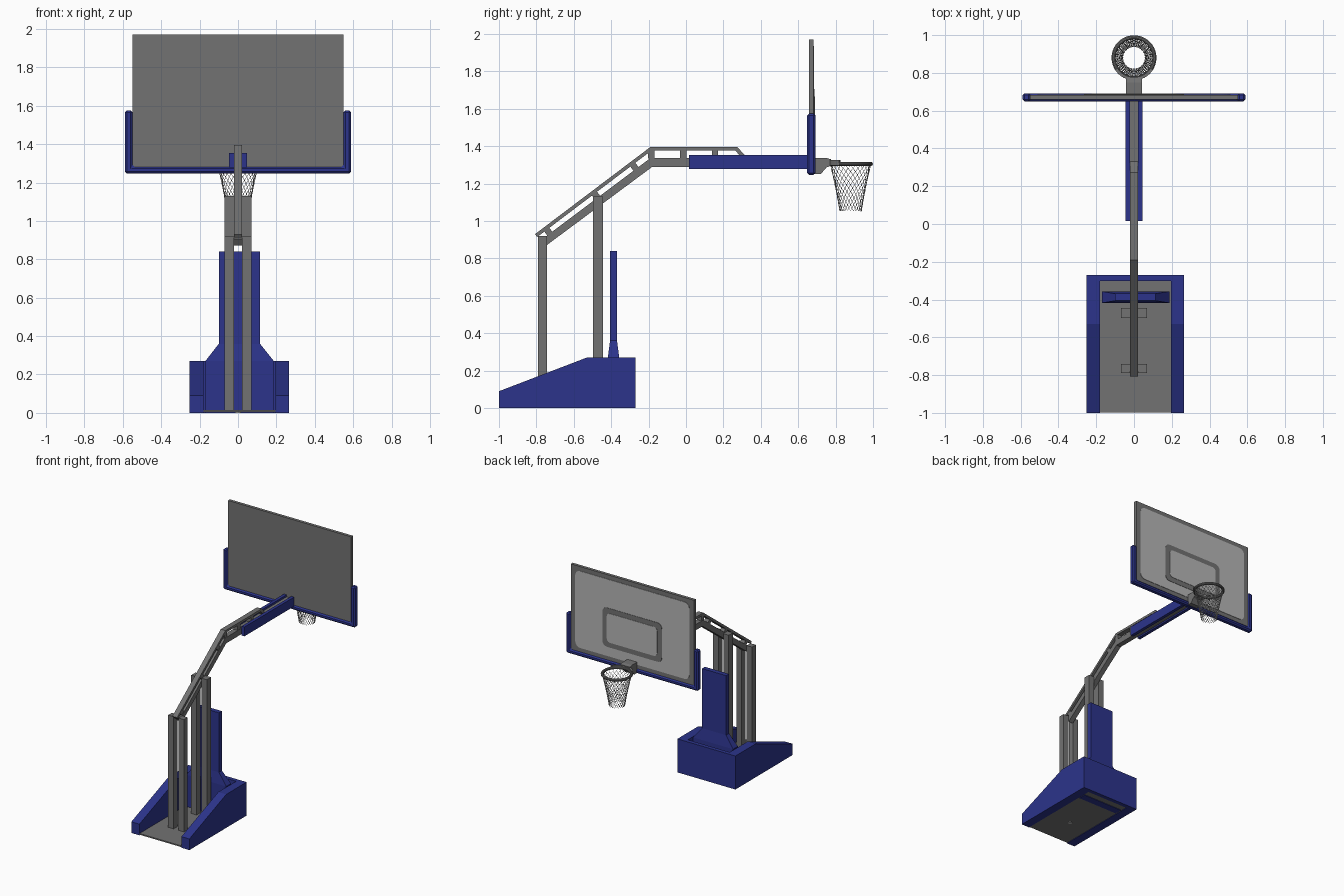
import bpy, bmesh, math

if "Cube" in bpy.data.objects:
    bpy.data.objects.remove(bpy.data.objects["Cube"])


def material(name, rgb):
    m = bpy.data.materials.new(name)
    m.diffuse_color = (*rgb, 1)
    m.use_nodes = True
    m.node_tree.nodes["Principled BSDF"].inputs["Base Color"].default_value = m.diffuse_color
    return m


GREY = material("steel grey", (0.17, 0.17, 0.17))
BLUE = material("padding blue", (0.025, 0.034, 0.26))
LIGHT = material("light grey", (0.47, 0.47, 0.47))


def make(name, verts, faces, mat):
    me = bpy.data.meshes.new(name)
    me.from_pydata(verts, [], faces)
    bm = bmesh.new()
    bm.from_mesh(me)
    bmesh.ops.recalc_face_normals(bm, faces=bm.faces)
    bm.to_mesh(me)
    bm.free()
    me.materials.append(mat)
    ob = bpy.data.objects.new(name, me)
    bpy.context.collection.objects.link(ob)
    return ob


def prism(name, pts, a0, a1, mat, axis="x"):
    """Extrude a 2D outline along an axis from a0 to a1."""
    place = {"x": lambda p, a: (a, p[0], p[1]),
             "y": lambda p, a: (p[0], a, p[1]),
             "z": lambda p, a: (p[0], p[1], a)}[axis]
    n = len(pts)
    verts = [place(p, a) for a in (a0, a1) for p in pts]
    faces = [list(range(n)), list(range(n, 2 * n))]
    faces += [(i, (i + 1) % n, n + (i + 1) % n, n + i) for i in range(n)]
    return make(name, verts, faces, mat)


def box(name, x, y, z, mat):
    return prism(name, [(x[0], y[0]), (x[1], y[0]), (x[1], y[1]), (x[0], y[1])], *z, mat, "z")


def bevel(ob, width):
    mod = ob.modifiers.new("Bevel", "BEVEL")
    mod.width = width
    mod.segments = 1


def rounded_rect(x, z0, z1, r, steps=5):
    pts = []
    for k, (cx, cz) in enumerate([(x - r, z1 - r), (r - x, z1 - r), (r - x, z0 + r), (x - r, z0 + r)]):
        for i in range(steps + 1):
            a = math.pi / 2 * (k + i / steps)
            pts.append((cx + r * math.cos(a), cz + r * math.sin(a)))
    return pts


# Base: two sloped side walls, rear wall, floor plate with drain disc
side = [(-1, 0), (-0.27, 0), (-0.27, 0.27), (-0.53, 0.27), (-1, 0.09)]
prism("base_wall_left", side, -0.252, -0.18, BLUE)
prism("base_wall_right", side, 0.195, 0.266, BLUE)
box("base_rear_wall", (-0.18, 0.195), (-0.302, -0.27), (0, 0.27), BLUE)
box("base_floor", (-0.18, 0.195), (-0.998, -0.302), (0.004, 0.014), GREY)
disc = [(0.015 * math.cos(i * math.pi / 6), -0.75 + 0.015 * math.sin(i * math.pi / 6)) for i in range(12)]
prism("base_drain", disc, 0, 0.005, LIGHT, "z")

# Padded upright panel, flaring at the foot
sections = [(0, -0.17, 0.187, -0.418, -0.357), (0.27, -0.17, 0.187, -0.418, -0.357),
            (0.36, -0.1, 0.115, -0.406, -0.369), (0.84, -0.1, 0.115, -0.406, -0.369)]
verts, faces = [], [(0, 1, 2, 3), (12, 13, 14, 15)]
for z, x0, x1, y0, y1 in sections:
    verts += [(x0, y0, z), (x1, y0, z), (x1, y1, z), (x0, y1, z)]
for s in range(3):
    for i in range(4):
        j = (i + 1) % 4
        faces.append((4 * s + i, 4 * s + j, 4 * s + 4 + j, 4 * s + 4 + i))
make("padded_panel", verts, faces, BLUE)

# Paired posts
for label, x in (("left", (-0.07, -0.022)), ("right", (0.022, 0.07))):
    box("front_post_" + label, x, (-0.79, -0.742), (0.01, 0.92), GREY)
    box("rear_post_" + label, x, (-0.497, -0.444), (0.01, 1.13), GREY)

# Truss arm: upper and lower chords with struts between
W = 0.021
prism("arm_upper_chord", [(-0.807, 0.93), (-0.19, 1.396), (0.273, 1.396), (0.33, 1.337), (0.3, 1.337),
                          (0.263, 1.377), (-0.184, 1.377), (-0.796, 0.914)], -W, W, GREY)
prism("arm_lower_chord", [(-0.743, 0.872), (-0.18, 1.29), (0.65, 1.29), (0.65, 1.337),
                          (-0.19, 1.337), (-0.766, 0.905)], -W, W, GREY)
struts = [(y, 0.93 + 0.755 * (y + 0.807) - 0.043, 0.645) for y in (-0.735, -0.48, -0.275)]
struts += [(y, 1.357, 0) for y in (-0.185, -0.015, 0.155)]
for i, (y, z, a) in enumerate(struts):
    c, s = math.cos(a), math.sin(a)
    quad = [(y + u * c - v * s, z + u * s + v * c)
            for u, v in ((-0.017, -0.024), (0.017, -0.024), (0.017, 0.024), (-0.017, 0.024))]
    prism("arm_strut_%d" % (i + 1), quad, -W + 0.002, W - 0.002, GREY)

# Padding plates either side of the arm
for label, s in (("left", -1), ("right", 1)):
    box("arm_padding_" + label, sorted((s * W, s * 0.046)), (0.016, 0.65), (1.278, 1.353), BLUE)

# Backboard with layered painted plates on the playing side
box("backboard", (-0.55, 0.55), (0.658, 0.682), (1.275, 1.97), GREY)
prism("board_face", rounded_rect(0.51, 1.315, 1.935, 0.045), 0.681, 0.685, LIGHT, "y")
prism("target_outline", rounded_rect(0.265, 1.39, 1.705, 0.04), 0.684, 0.6875, GREY, "y")
prism("target_inside", rounded_rect(0.225, 1.43, 1.665, 0.03), 0.687, 0.69, LIGHT, "y")

# U-shaped board edge padding
pad = prism("board_padding", [(-0.589, 1.247), (0.589, 1.247), (0.589, 1.575), (0.549, 1.575), (0.549, 1.282),
                              (-0.549, 1.282), (-0.549, 1.575), (-0.589, 1.575)], 0.648, 0.692, BLUE, "y")
bevel(pad, 0.01)

# Hoop bracket and curved clamp around the rim
prism("hoop_bracket", [(0.685, 1.25), (0.72, 1.25), (0.75, 1.285), (0.775, 1.297), (0.775, 1.33),
                       (0.75, 1.337), (0.685, 1.337)], -0.043, 0.043, GREY)
CY = 0.88
angles = [math.radians(-90 + 58 * (i / 8 - 1)) for i in range(17)]
clamp = [(0.119 * math.cos(a), CY + 0.119 * math.sin(a)) for a in angles]
clamp += [(0.103 * math.cos(a), CY + 0.103 * math.sin(a)) for a in reversed(angles)]
prism("hoop_clamp", clamp, 1.297, 1.325, GREY, "z")

# Rim
bpy.ops.mesh.primitive_torus_add(location=(0, CY, 1.305), major_radius=0.108, minor_radius=0.011,
                                 major_segments=40, minor_segments=10)
rim = bpy.context.object
rim.name = "rim"
rim.data.materials.append(GREY)
bpy.ops.object.shade_smooth_by_angle()

# Net: tapering diamond lattice turned into strands
COLS, ROWS = 24, 14
verts, faces = [], []
for r in range(ROWS + 1):
    t = r / ROWS
    rad = 0.108 - 0.062 * t + 0.012 * t * t
    for c in range(COLS):
        a = 2 * math.pi * (c + 0.5 * (r % 2)) / COLS
        verts.append((rad * math.cos(a), CY + rad * math.sin(a), 1.3 - 0.248 * t))
for r in range(ROWS - 1):
    for c in range(COLS):
        left = c - 1 if r % 2 == 0 else c
        faces.append((r * COLS + c, (r + 1) * COLS + left % COLS,
                      (r + 2) * COLS + c, (r + 1) * COLS + (left + 1) % COLS))
net = make("net", verts, faces, LIGHT)
wire = net.modifiers.new("Strands", "WIREFRAME")
wire.thickness = 0.0035
wire.use_even_offset = False
